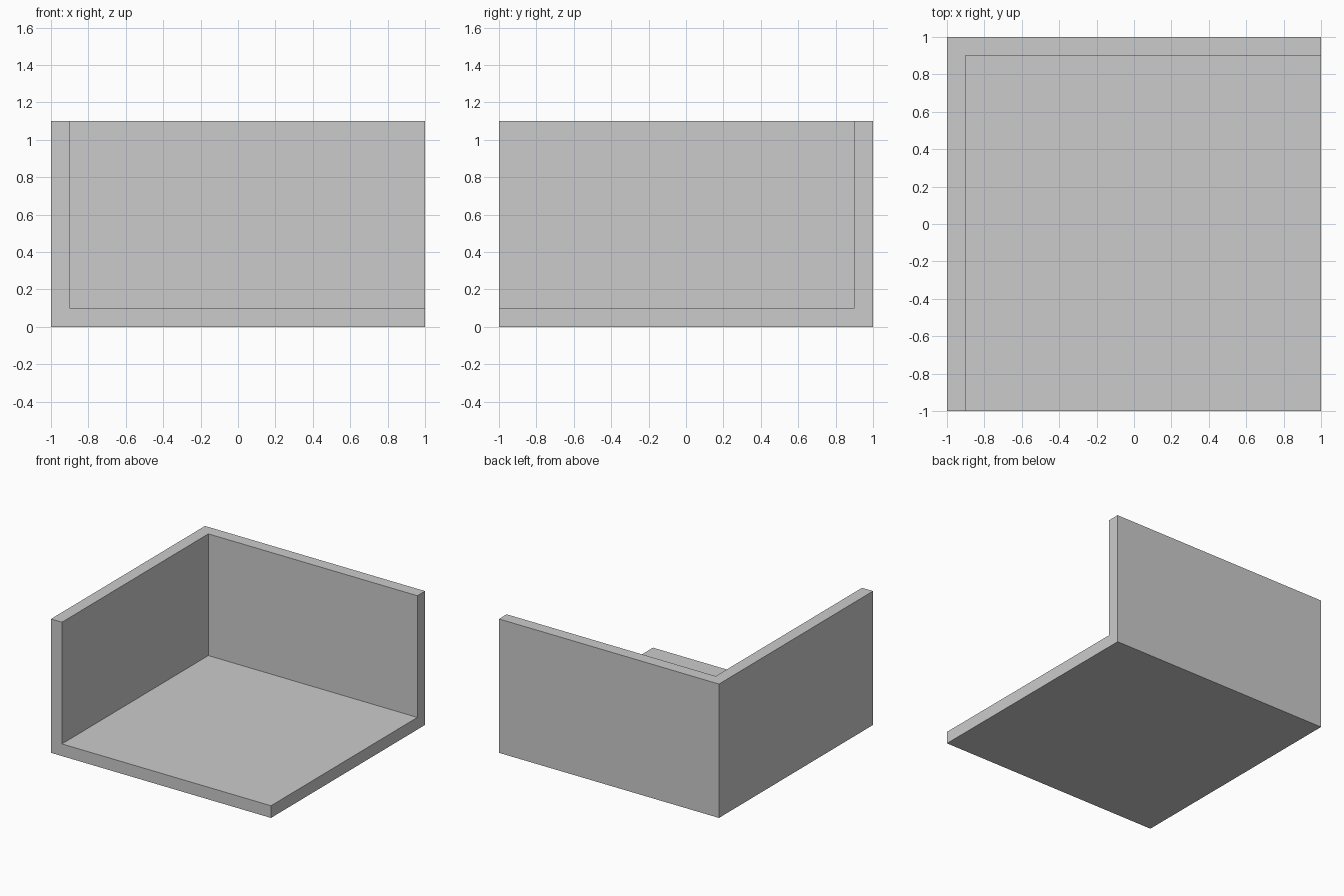
import bpy
import bmesh

if "Cube" in bpy.data.objects:
    bpy.data.objects.remove(bpy.data.objects["Cube"])

HALF = 1.0     # half the footprint width
THICK = 0.1    # thickness of floor and walls
TOP = 1.1      # overall height

grey = bpy.data.materials.new("light_grey")
grey.diffuse_color = (0.6, 0.6, 0.6, 1.0)
grey.use_nodes = True
grey.node_tree.nodes["Principled BSDF"].inputs["Base Color"].default_value = grey.diffuse_color


def extruded(name, outline, z0, z1):
    """Raise a flat outline into a closed solid between two heights."""
    bm = bmesh.new()
    base = bm.faces.new([bm.verts.new((x, y, z0)) for x, y in outline])
    raised = bmesh.ops.extrude_face_region(bm, geom=[base], use_keep_orig=True)
    verts = [v for v in raised["geom"] if isinstance(v, bmesh.types.BMVert)]
    bmesh.ops.translate(bm, verts=verts, vec=(0, 0, z1 - z0))
    bmesh.ops.recalc_face_normals(bm, faces=bm.faces)
    mesh = bpy.data.meshes.new(name)
    bm.to_mesh(mesh)
    bm.free()
    mesh.materials.append(grey)
    obj = bpy.data.objects.new(name, mesh)
    bpy.context.collection.objects.link(obj)
    return obj


inner_x, inner_y = -HALF + THICK, HALF - THICK

# Square floor slab
extruded("floor", [(-HALF, -HALF), (HALF, -HALF), (HALF, HALF), (-HALF, HALF)], 0, THICK)

# Left and back walls joined in one L-shaped corner
extruded("corner_walls",
         [(-HALF, -HALF), (inner_x, -HALF), (inner_x, inner_y),
          (HALF, inner_y), (HALF, HALF), (-HALF, HALF)], THICK, TOP)
